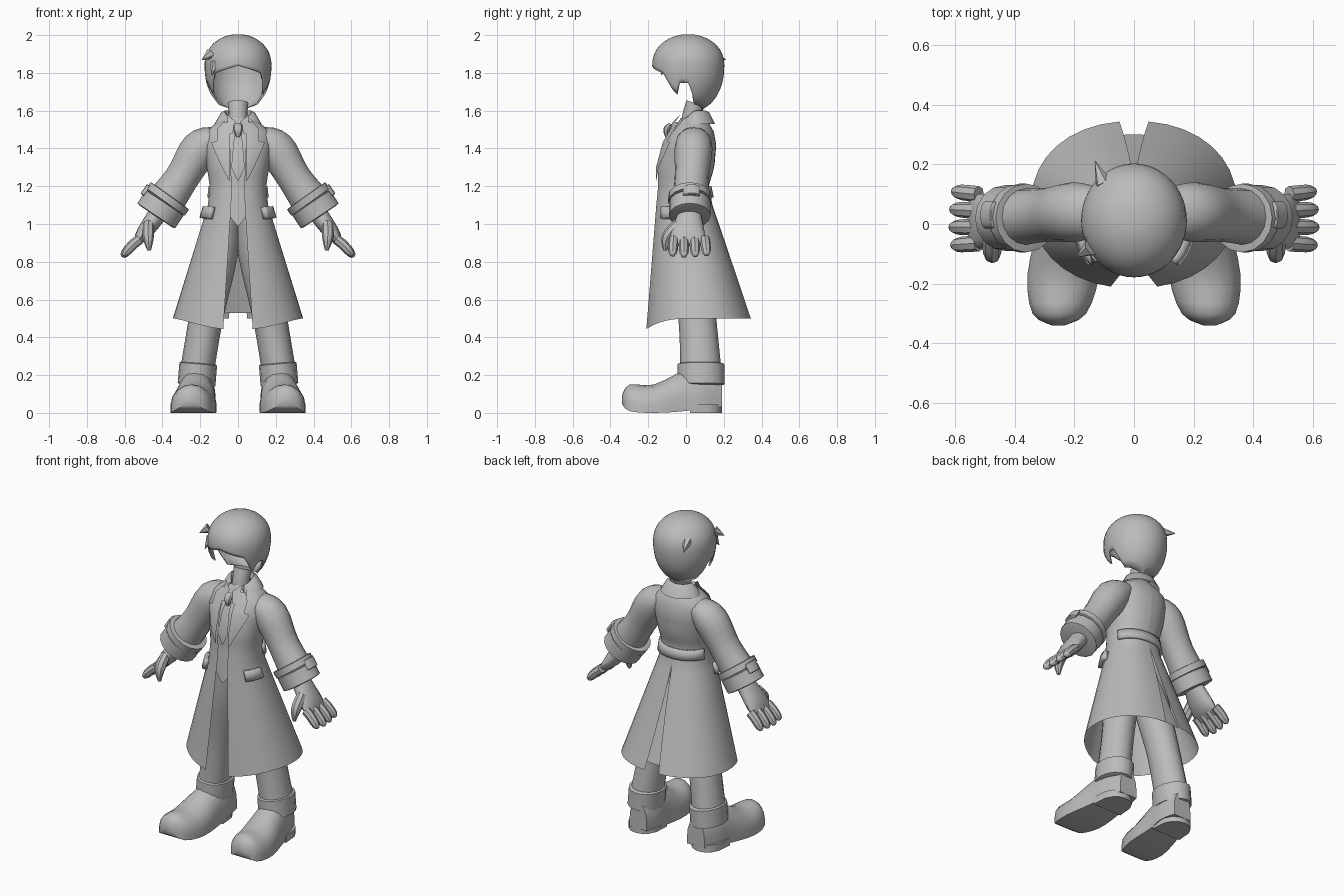
import bpy, bmesh
from math import sin, cos, asin, pi, sqrt, copysign
from mathutils import Vector

cube = bpy.data.objects.get("Cube")
if cube:
    bpy.data.objects.remove(cube)

colour = (.5, .5, .5, 1)
grey = bpy.data.materials.new("plain_grey")
grey.use_nodes = True
grey.diffuse_color = colour
grey.node_tree.nodes["Principled BSDF"].inputs["Base Color"].default_value = colour


def loft(name, rows, closed=True, open_end=False, thick=0, sx=1):
    """Skin a list of point rows; sx = -1 mirrors the part to the other side."""
    bm = bmesh.new()
    verts = [[bm.verts.new((p[0] * sx, p[1], p[2])) for p in row] for row in rows]
    count = len(rows[0])
    for upper, lower in zip(verts, verts[1:]):
        for i in range(count if closed else count - 1):
            j = (i + 1) % count
            bm.faces.new((upper[i], upper[j], lower[j], lower[i]))
    if closed:
        bm.faces.new(verts[0])
        if not open_end:
            bm.faces.new(verts[-1])
    bmesh.ops.recalc_face_normals(bm, faces=bm.faces)
    mesh = bpy.data.meshes.new(name)
    bm.to_mesh(mesh)
    bm.free()
    mesh.materials.append(grey)
    part = bpy.data.objects.new(name, mesh)
    bpy.context.collection.objects.link(part)
    bpy.ops.object.select_all(action='DESELECT')
    part.select_set(True)
    bpy.context.view_layer.objects.active = part
    bpy.ops.object.shade_smooth_by_angle(angle=.7)
    if thick:
        solidify = part.modifiers.new("thickness", 'SOLIDIFY')
        solidify.thickness = thick
        solidify.offset = 0


def smooth(keys, steps=4):
    """Rounded path through a few key tuples."""
    path = []
    padded = [keys[0], *keys, keys[-1]]
    for a, b, c, d in zip(padded, padded[1:], padded[2:], padded[3:]):
        for i in range(steps):
            t = i / steps
            path.append([q + t / 2 * (r - p + t * (2 * p - 5 * q + 4 * r - s + t * (3 * (q - r) + s - p)))
                         for p, q, r, s in zip(a, b, c, d)])
    return path + [list(keys[-1])]


def tube(name, path, sides=16, sx=1):
    """Elliptical limb along a path of x, y, z, side radius, depth radius."""
    rows = []
    for i, p in enumerate(path):
        before, after = path[max(i - 1, 0)], path[min(i + 1, len(path) - 1)]
        along = (Vector(after[:3]) - Vector(before[:3])).normalized()
        across = Vector((0, 1, 0)).cross(along).normalized()
        depth = along.cross(across)
        angles = [k * 2 * pi / sides for k in range(sides)]
        rows.append([Vector(p[:3]) + across * p[3] * cos(a) + depth * p[4] * sin(a) for a in angles])
    loft(name, rows, sx=sx)


def band(name, start, end, side, depth, sx):
    """Raised ring with stepped edges, for cuffs and turn-ups."""
    start, end = Vector(start), Vector(end)
    path = []
    for along, swell in ((0, .85), (.05, 1), (.95, 1), (1, .85)):
        path.append((*start.lerp(end, along), side * swell, depth * swell))
    tube(name, path, sx=sx)


def look_up(table, key):
    for a, b in zip(table, table[1:]):
        if min(a[0], b[0]) <= key <= max(a[0], b[0]):
            f = (key - a[0]) / (b[0] - a[0])
            return [p + (q - p) * f for p, q in zip(a[1:], b[1:])]
    return table[-1][1:]


# Coat outline: height, centre y, half width, half depth
BODY = [(1.56, .03, .07, .07), (1.5, .035, .17, .11), (1.42, .02, .185, .14), (1.3, 0, .165, .15),
        (1.2, -.015, .15, .135), (1.1, -.01, .16, .15), (.5, .065, .345, .28)]


def coat(a, z, off):
    """Point on the coat at angle a from the front, with a dipping front hem."""
    cy, rx, ry = look_up(BODY, z)
    s, c = sin(a), cos(a)
    dip = .1 * max(0, c) ** 3 * max(0, 1.1 - z)
    return ((rx + off) * copysign(abs(s) ** .92, s), cy - (ry + off) * copysign(abs(c) ** .92, c), z - dip)


def patch(name, spans, off=0, cols=12, sx=1, thick=0):
    """Piece of the coat surface from rows of height, start angle, end angle."""
    rows = [[coat(a + (b - a) * i / cols, z, off) for i in range(cols + 1)] for z, a, b in spans]
    loft(name, rows, closed=False, sx=sx, thick=thick)


def spans(top, bottom, rule, count=8):
    heights = [top + (bottom - top) * i / count for i in range(count + 1)]
    return [(z, *rule(z)) for z in heights]


def front_patch(name, edges, off, sx=1):
    """Piece of the coat front from rows of height, inner x, outer x."""
    patch(name, [(z, *(asin(x / look_up(BODY, z)[1]) for x in xs)) for z, *xs in edges], off, 5, sx)


def vest_span(z):
    half = min(.6, .01 + 5 * (z - 1))
    return -half, half


def coat_span(z):
    """Open front that widens at the neck; back vent below the waist."""
    return .2 + 7 * max(0, z - 1.45), pi - .2 * max(0, 1.1 - z)


def pleat_span(z):
    half = .1 + .3 * (1.1 - z)
    return pi - half, pi + half


# Waistcoat, tie, back pleat, half belt and neck
patch("waistcoat", spans(1.56, 1, vest_span, 20), -.012)
front_patch("tie", [(z, -w, w) for z, w in ((1.48, .015), (1.42, .02), (1.3, .03), (1.23, .002))], .006)
tube("tie_knot", smooth([(0, -.08, 1.53, .02, .01), (0, -.1, 1.5, .025, .02), (0, -.1, 1.46, .01, .01)]), 8)
patch("back_pleat", spans(1.1, .53, pleat_span), -.035)
patch("back_belt", spans(1.2, 1.14, lambda z: (1.9, 2 * pi - 1.9), 2), .005, 16, thick=.02)
tube("neck", smooth([(0, .03, 1.5, .06, .06), (0, .03, 1.57, .05, .05), (0, .05, 1.64, .055, .05)]))

# Folded collar round the neck
angles = [.65 + (2 * pi - 1.3) * i / 24 for i in range(25)]
collar = [[(r * sin(a), .045 - .87 * r * cos(a), z - .05 * max(0, cos(a))) for a in angles]
          for z, r in ((1.56, .06), (1.6, .07), (1.59, .09), (1.53, .125))]
loft("coat_collar", collar, closed=False)

for side, sx in (("left", 1), ("right", -1)):
    # Coat half with lapel and pocket flap
    patch(f"{side}_coat", spans(1.56, .5, coat_span, 30), 0, 16, sx)
    lapel = ((1.54, .07), (1.5, .1), (1.44, .1), (1.43, .13), (1.3, .075), (1.23, .04))
    front_patch(f"{side}_lapel", [(z, .035, x) for z, x in lapel], .012, sx)
    patch(f"{side}_pocket_flap", spans(1.09, 1.03, lambda z: (.8, 1.45), 2), .01, 5, sx, .03)
    loft(f"{side}_shirt_collar", [[(.06, -.03, 1.58), (.01, -.07, 1.54)], [(.05, -.1, 1.48), (.03, -.1, 1.48)]],
         closed=False, sx=sx)

    # Sleeve, cuff and strap
    tube(f"{side}_sleeve", smooth([(.11, .04, 1.46, .06, .08), (.2, .04, 1.4, .1, .1), (.3, .03, 1.24, .09, .09),
                                   (.42, .02, 1.07, .11, .1)]), sx=sx)
    band(f"{side}_cuff", (.385, .02, 1.115), (.435, .02, 1.04), .12, .11, sx)
    band(f"{side}_cuff_strap", (.36, .02, 1.15), (.385, .02, 1.115), .125, .115, sx)
    band(f"{side}_strap_tab", (.465, .03, 1.2), (.5, .03, 1.15), .02, .045, sx)

    # Hand: palm, four fingers by rule, thumb
    tube(f"{side}_palm", smooth([(.42, .02, 1.06, .05, .06), (.5, .01, .95, .04, .09), (.55, .01, .89, .01, .085)]),
         sx=sx)
    for i, finger in enumerate(("index", "middle", "ring", "little")):
        y = .055 * i - .065
        reach = 1.07 - .07 * abs(i - 1.3)
        path = []
        for t in (0, .3, .6, .8, .95, 1):
            r = .003 + .024 * sqrt(1 - t ** 5)
            path.append((.52 + .09 * t ** .8 * reach, y * (1 + .1 * t), .92 - .09 * t * reach, r, r))
        tube(f"{side}_{finger}_finger", path, 8, sx)
    tube(f"{side}_thumb", smooth([(.475, -.04, 1, .03, .03), (.475, -.1, .93, .03, .03), (.47, -.11, .86, .01, .01)]),
         8, sx)

    # Trouser leg and turn-up
    tube(f"{side}_trouser_leg", smooth([(.07, 0, 1.08, .08, .11), (.1, .02, .85, .1, .11), (.17, .06, .5, .09, .1),
                                        (.22, .08, .2, .09, .11)]), sx=sx)
    band(f"{side}_turn_up", (.21, .08, .265), (.22, .08, .145), .1, .125, sx)

    # Shoe from sections of y, half width, sole height, top height
    sections = smooth([(-.34, .02, .05, .09), (-.3, .09, .01, .15), (-.17, .12, 0, .15), (0, .1, .01, .23),
                       (.1, .09, .03, .24), (.19, .06, .03, .2)], 3)
    rows = []
    for y, half, sole, top in sections:
        middle, tall = .22 - .1 * y, top - sole
        arch = [(middle + half * cos(k * pi / 8), y, sole + tall * (.3 + .7 * sin(k * pi / 8))) for k in range(9)]
        rows.append(arch + [(middle - half, y, sole), (middle + half, y, sole)])
    loft(f"{side}_shoe", rows, sx=sx)
    turns = [k * pi / 8 for k in range(9)]
    loft(f"{side}_shoe_heel", [[(.22 + .1 * cos(a), .02 + .17 * abs(sin(a)) ** .6, z) for a in turns]
                               for z in (0, .045)], sx=sx)

# Hair shell; its lower edge is given by angle from the front
EDGE = [(0, 1.84), (.8, 1.8), (1.16, 1.68), (1.3, 1.75), (1.6, 1.75), (1.8, 1.64), (3.2, 1.6)]
rows = []
for j in range(16):
    row = []
    for i in range(48):
        a = 2 * pi * i / 48
        low = look_up(EDGE, min(a, 2 * pi - a))[0]
        z = 2 - .002 - (2 - low) * (j / 15) ** 1.5
        u = (z - 1.84) / (.16 if z > 1.84 else .25)
        r = .172 * sqrt(1 - abs(u) ** 2.2)
        row.append((r * sin(a), .012 - 1.08 * r * cos(a), z))
    rows.append(row)
loft("hair", rows, open_end=True, thick=.01)

# Loose locks of hair
for name, base, tip in (("side_lock", (-.145, -.08, 1.9), (-.19, -.11, 1.87)),
                        ("back_tuft", (-.1, .13, 1.9), (-.13, .21, 1.87)),
                        ("fringe_lock", (-.12, -.1, 1.85), (-.14, -.13, 1.79))):
    tube(name, [(*base, .03, .03), (*tip, .002, .002)], 6)
